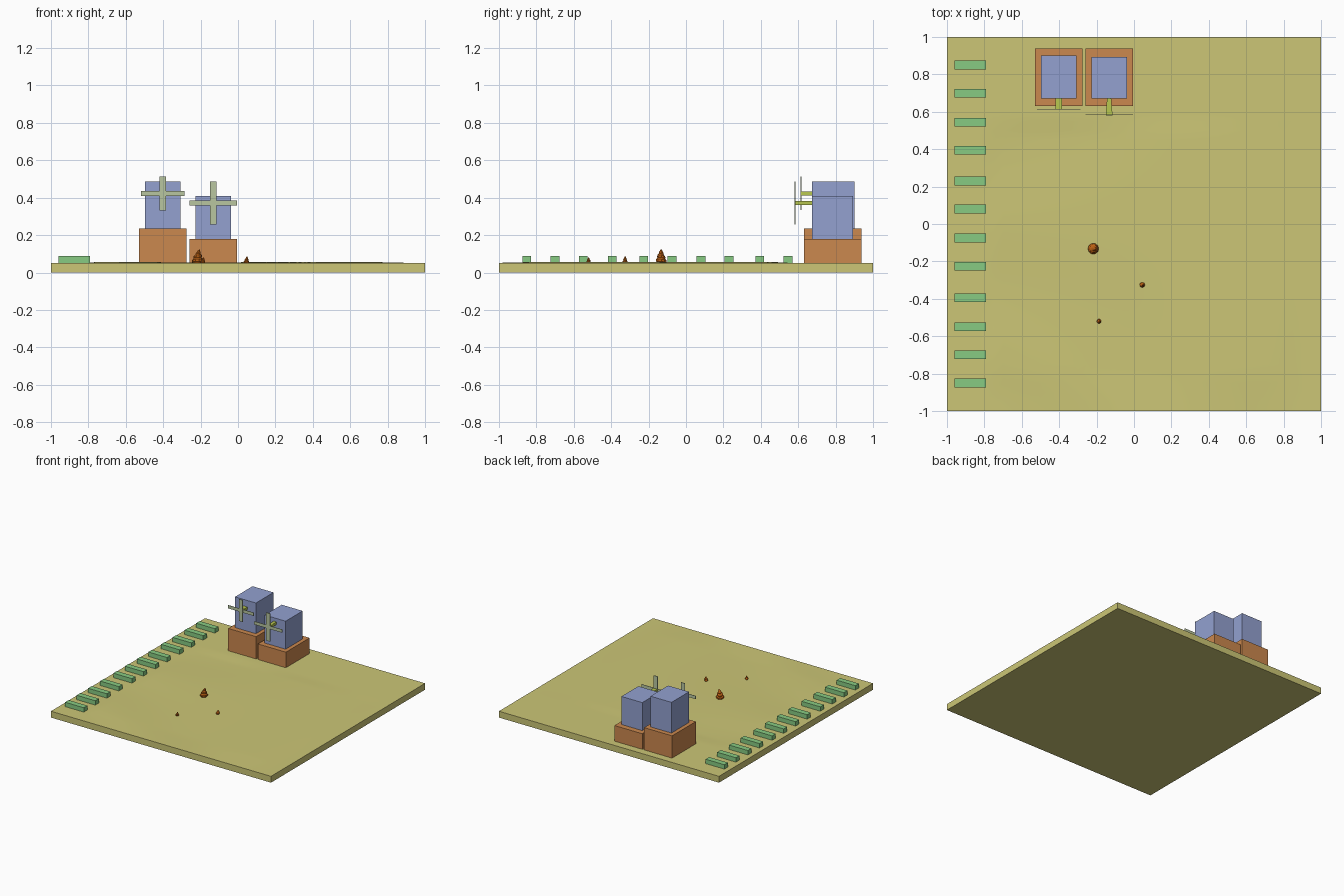
import bpy, bmesh, math
from mathutils import Vector

if "Cube" in bpy.data.objects:
    bpy.data.objects.remove(bpy.data.objects["Cube"])


def material(name, rgb):
    m = bpy.data.materials.new(name)
    lin = [((c / 255 + 0.055) / 1.055) ** 2.4 for c in rgb]
    m.diffuse_color = (*lin, 1)
    m.use_nodes = True
    m.node_tree.nodes["Principled BSDF"].inputs["Base Color"].default_value = m.diffuse_color
    return m


GRASS = material("dry_grass", (204, 198, 118))
BRICK = material("terracotta", (203, 136, 78))
BLUE = material("blue_wall", (147, 161, 208))
HEDGE = material("hedge_green", (135, 203, 130))
BLADE = material("pale_blade", (184, 198, 160))
AXLE = material("axle_yellow", (185, 200, 80))
MUD = material("brown_orange", (190, 98, 20))


def make(name, bm, mat):
    bmesh.ops.recalc_face_normals(bm, faces=bm.faces)
    me = bpy.data.meshes.new(name)
    bm.to_mesh(me)
    bm.free()
    me.materials.append(mat)
    ob = bpy.data.objects.new(name, me)
    bpy.context.collection.objects.link(ob)
    return ob


def add_box(bm, lo, hi):
    lo, hi = Vector(lo), Vector(hi)
    verts = bmesh.ops.create_cube(bm, size=1)["verts"]
    for v in verts:
        v.co = (lo + hi) / 2 + v.co * (hi - lo)
    return verts


def box(name, lo, hi, mat):
    bm = bmesh.new()
    add_box(bm, lo, hi)
    return make(name, bm, mat)


# Ground slab: a grid with faint bumps, extruded down to a flat underside
def bump(x, y):
    fade = min(1, 5 * (1 - abs(x)), 5 * (1 - abs(y)))
    if y > 0.55 or x < -0.75:
        fade = 0
    return 0.0025 * fade * (math.sin(5 * x + 2 * y) + math.cos(4 * y - 7 * x * y))


bm = bmesh.new()
bmesh.ops.create_grid(bm, x_segments=40, y_segments=40, size=1)
top = list(bm.verts)
bottom = bmesh.ops.extrude_face_region(bm, geom=list(bm.faces), use_keep_orig=True)
moved = [g for g in bottom["geom"] if isinstance(g, bmesh.types.BMVert)]
for v in moved:
    v.co.z = 0.052 + bump(v.co.x, v.co.y)
ground = make("ground", bm, GRASS)
ground.data.shade_smooth()
ground.data.set_sharp_from_angle(angle=math.radians(30))

# Row of low hedges along the left edge
for i, y in enumerate((0.85, 0.70, 0.545, 0.395, 0.23, 0.08)):
    for side, yy in (("back", y), ("front", (-0.075, -0.225, -0.395, -0.55, -0.70, -0.85)[i])):
        box(f"hedge_{side}_{i}", (-0.96, yy - 0.023, 0.05), (-0.79, yy + 0.023, 0.088), HEDGE)


# Windmills: base block, tower, axle flared to the front, crossed blades
def windmill(tag, cx, base_top, tower_top, tower_back, hub, blade_y, half, flare):
    cz = hub
    box(f"base_{tag}", (cx - 0.127, 0.63, 0.05), (cx + 0.127, 0.938, base_top), BRICK)
    box(f"tower_{tag}", (cx - 0.095, 0.672, base_top), (cx + 0.095, tower_back, tower_top), BLUE)
    bm = bmesh.new()
    for v in add_box(bm, (cx - 0.018, blade_y, cz - 0.011), (cx + 0.018, 0.675, cz + 0.011)):
        if v.co.y > 0.65:
            v.co.x = cx + (v.co.x - cx) * flare
    make(f"axle_{tag}", bm, AXLE)
    hx, hz = half
    box(f"blade_across_{tag}", (cx - hx, blade_y - 0.003, cz - 0.013),
        (cx + hx, blade_y, cz + 0.013), BLADE)
    box(f"blade_upright_{tag}", (cx - 0.018, blade_y - 0.004, cz - hz),
        (cx + 0.018, blade_y + 0.001, cz + hz), BLADE)


windmill("tall", -0.403, 0.235, 0.487, 0.90, 0.423, 0.615, (0.116, 0.09), 1.0)
windmill("short", -0.133, 0.18, 0.41, 0.893, 0.371, 0.585, (0.127, 0.115), 0.6)


# Swirled mounds: stacked shrinking rolls ending in a bent tip
def mound(name, x, y, r, h):
    prof = [(0.75, 0), (1, .1), (1, .25), (.72, .36), (.8, .43), (.74, .54),
            (.46, .64), (.48, .70), (.36, .80), (.18, .92)]
    n = 10
    bm = bmesh.new()
    rings = []
    for pr, pz in prof:
        lean = 0.35 * r * pz ** 2
        rings.append([bm.verts.new((x + lean + r * pr * math.cos(a), y + r * pr * math.sin(a),
                                    0.05 + h * (pz + 0.07 * pz * (1 - pz) * 4 * math.cos(a + 1))))
                      for a in (2 * math.pi * k / n for k in range(n))])
    for a, b in zip(rings, rings[1:]):
        for k in range(n):
            bm.faces.new((a[k], a[(k + 1) % n], b[(k + 1) % n], b[k]))
    bm.faces.new(rings[0])
    tip = bm.verts.new((x + 0.6 * r, y, 0.05 + h))
    for k in range(n):
        bm.faces.new((rings[-1][k], rings[-1][(k + 1) % n], tip))
    make(name, bm, MUD)


mound("mound_large", -0.218, -0.132, 0.029, 0.075)
mound("mound_medium", 0.044, -0.325, 0.014, 0.038)
mound("mound_small", -0.188, -0.52, 0.012, 0.032)
